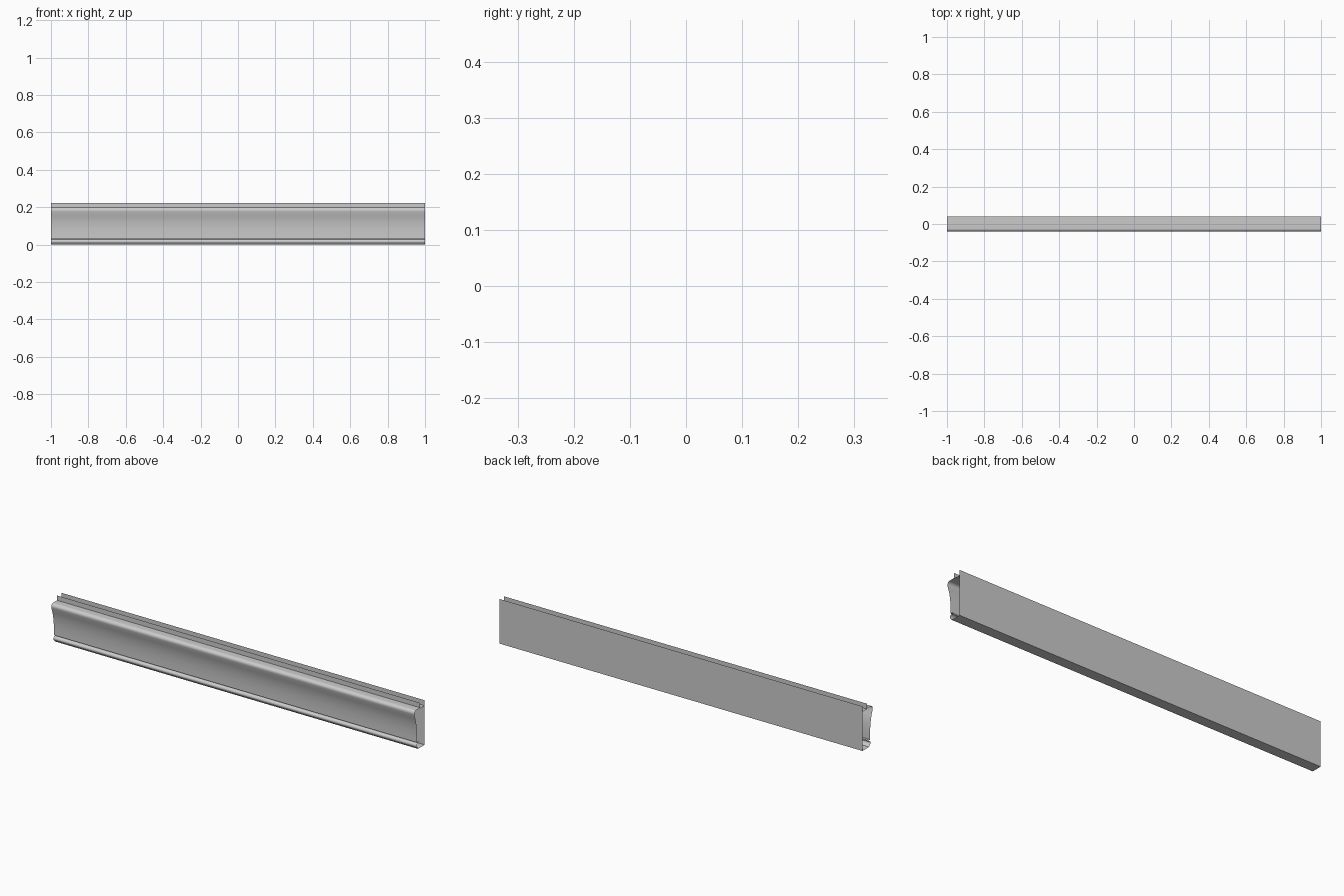
import bpy, bmesh, math

if "Cube" in bpy.data.objects:
    bpy.data.objects.remove(bpy.data.objects["Cube"])

def extrude_profile(name, pts, angle=35):
    """Sweep an open (y, z) profile along x as a thin sheet with open ends."""
    bm = bmesh.new()
    rows = [[bm.verts.new((x, y, z)) for y, z in pts] for x in (-1, 1)]
    for i in range(len(pts) - 1):
        bm.faces.new((rows[0][i], rows[1][i], rows[1][i + 1], rows[0][i + 1]))
    me = bpy.data.meshes.new(name)
    bm.to_mesh(me)
    bm.free()
    ob = bpy.data.objects.new(name, me)
    bpy.context.collection.objects.link(ob)
    bpy.context.view_layer.objects.active = ob
    ob.select_set(True)
    bpy.ops.object.shade_smooth_by_angle(angle=math.radians(angle))
    ob.select_set(False)
    return ob

def arc(cy, cz, ry, rz, a0, a1, n):
    return [(cy + ry * math.cos(math.radians(a0 + (a1 - a0) * i / n)),
             cz + rz * math.sin(math.radians(a0 + (a1 - a0) * i / n))) for i in range(n + 1)]

# moulded front: ledge, rounded nose, hollow cove, quirk and lower bead
nose = arc(-0.025, 0.183, 0.015, 0.015, 90, 195, 8)
cove = [(-0.037, 0.168), (-0.032, 0.153), (-0.027, 0.135), (-0.023, 0.112),
        (-0.0205, 0.088), (-0.0195, 0.06), (-0.0195, 0.034)]
bead = [(-0.008, 0.034), (-0.008, 0.028)] + arc(-0.011, 0.017, 0.012, 0.011, 90, 235, 8)
extrude_profile("moulded_front", [(0.005, 0.198)] + nose + cove + bead + [(-0.012, 0.0)])

# flat underside and back panel
extrude_profile("base_and_back", [(-0.012, 0.0), (0.04, 0.0), (0.04, 0.195), (0.04, 0.222)])

# upright tongue and floor of the top channel
extrude_profile("top_channel", [(0.005, 0.222), (0.005, 0.195), (0.04, 0.195)])
